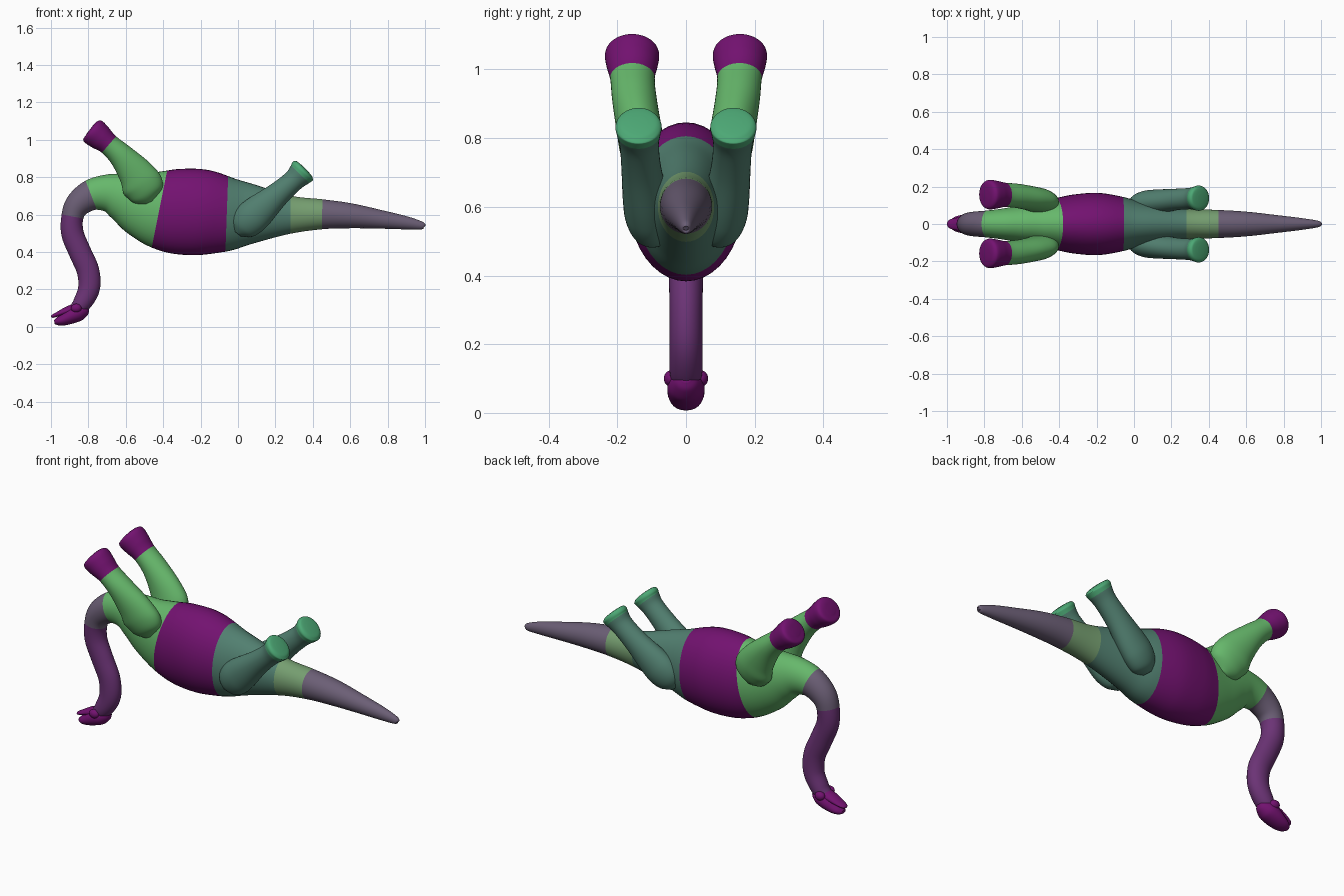
import bpy, bmesh, math
from mathutils import Vector

def lin(c):
    return c / 12.92 if c <= 0.04045 else ((c + 0.055) / 1.055) ** 2.4

# Colours of the skin patches (sRGB)
COLOURS = {
    "plum": (0.45, 0.07, 0.44), "violet": (0.42, 0.20, 0.46), "grey": (0.42, 0.37, 0.46),
    "green": (0.40, 0.72, 0.42), "teal": (0.32, 0.50, 0.44), "moss": (0.46, 0.62, 0.44),
    "mint": (0.30, 0.66, 0.46),
}
MATS = {}
for name, rgb in COLOURS.items():
    m = bpy.data.materials.new(name)
    m.diffuse_color = (*[lin(c) for c in rgb], 1)
    MATS[name] = m

def spline(a, b, c, d, t):
    return 0.5 * (2 * b + (c - a) * t + (2 * a - 5 * b + 4 * c - d) * t * t
                  + (3 * b - a - 3 * c + d) * t ** 3)

def loft(name, stations, mirror=False, sides=40, sub=6):
    """Smooth tube through (x, y, z, in-plane radius, y radius, colour) stations."""
    pts, cols = [], []
    n = len(stations)
    for i in range(n - 1):
        q = [stations[min(max(i + k, 0), n - 1)] for k in (-1, 0, 1, 2)]
        for s in range(sub):
            pts.append([spline(q[0][k], q[1][k], q[2][k], q[3][k], s / sub) for k in range(5)])
            cols.append(stations[i][5])
    pts.append(list(stations[-1][:5]))
    used = list(dict.fromkeys(cols))
    bm = bmesh.new()
    rings = []
    for i, (x, y, z, ra, rb) in enumerate(pts):
        a, b = pts[max(i - 1, 0)], pts[min(i + 1, len(pts) - 1)]
        t = Vector((b[0] - a[0], 0, b[2] - a[2])).normalized()
        nrm = Vector((-t.z, 0, t.x))
        ring = []
        for k in range(sides):
            ang = 2 * math.pi * k / sides
            off = nrm * (ra * math.cos(ang)) + Vector((0, rb * math.sin(ang), 0))
            ring.append(bm.verts.new(Vector((x, y, z)) + off))
        rings.append(ring)
    for i in range(len(rings) - 1):
        for k in range(sides):
            j = (k + 1) % sides
            f = bm.faces.new((rings[i][k], rings[i][j], rings[i + 1][j], rings[i + 1][k]))
            f.material_index = used.index(cols[i])
    bm.faces.new(rings[0]).material_index = 0
    bm.faces.new(rings[-1]).material_index = len(used) - 1
    bmesh.ops.recalc_face_normals(bm, faces=bm.faces)
    me = bpy.data.meshes.new(name)
    bm.to_mesh(me)
    bm.free()
    for c in used:
        me.materials.append(MATS[c])
    ob = bpy.data.objects.new(name, me)
    bpy.context.collection.objects.link(ob)
    finish(ob, mirror)

def finish(ob, mirror):
    bpy.ops.object.select_all(action='DESELECT')
    ob.select_set(True)
    bpy.context.view_layer.objects.active = ob
    bpy.ops.object.shade_smooth_by_angle(angle=math.radians(50))
    if mirror:
        mod = ob.modifiers.new("Mirror", 'MIRROR')
        mod.use_axis = (False, True, False)

# Body, from tail tip through the torso and down the curved neck
loft("body", [
    (0.998, 0, 0.537, 0.006, 0.006, "grey"), (0.985, 0, 0.541, 0.020, 0.017, "grey"),
    (0.90, 0, 0.556, 0.035, 0.031, "grey"), (0.76, 0, 0.575, 0.050, 0.048, "grey"),
    (0.60, 0, 0.594, 0.067, 0.066, "grey"), (0.45, 0, 0.602, 0.080, 0.075, "moss"),
    (0.28, 0, 0.600, 0.102, 0.082, "teal"), (0.064, 0, 0.604, 0.164, 0.112, "teal"),
    (-0.06, 0, 0.604, 0.202, 0.145, "plum"), (-0.19, 0, 0.613, 0.229, 0.166, "plum"),
    (-0.32, 0, 0.617, 0.228, 0.158, "plum"), (-0.42, 0, 0.630, 0.210, 0.138, "green"),
    (-0.52, 0, 0.657, 0.176, 0.117, "green"), (-0.62, 0, 0.695, 0.132, 0.098, "green"),
    (-0.70, 0, 0.715, 0.101, 0.083, "green"), (-0.785, 0, 0.704, 0.083, 0.072, "grey"),
    (-0.855, 0, 0.655, 0.069, 0.066, "grey"), (-0.885, 0, 0.590, 0.059, 0.060, "violet"),
    (-0.885, 0, 0.500, 0.060, 0.054, "violet"), (-0.845, 0, 0.400, 0.060, 0.050, "violet"),
    (-0.802, 0, 0.300, 0.060, 0.048, "violet"), (-0.797, 0, 0.205, 0.058, 0.048, "violet"),
    (-0.835, 0, 0.125, 0.049, 0.048, "violet"), (-0.875, 0, 0.085, 0.035, 0.040, "violet"),
])

# Head: skull below, jaw above (the animal lies upside down)
loft("skull", [
    (-0.800, 0, 0.100, 0.012, 0.015, "plum"), (-0.815, 0, 0.094, 0.032, 0.034, "plum"),
    (-0.850, 0, 0.080, 0.047, 0.052, "plum"), (-0.890, 0, 0.060, 0.043, 0.054, "plum"),
    (-0.930, 0, 0.040, 0.033, 0.047, "plum"), (-0.962, 0, 0.029, 0.022, 0.036, "plum"),
    (-0.982, 0, 0.025, 0.010, 0.018, "plum"),
])
loft("jaw", [
    (-0.860, 0, 0.100, 0.030, 0.040, "plum"), (-0.915, 0, 0.086, 0.022, 0.038, "plum"),
    (-0.965, 0, 0.067, 0.013, 0.030, "plum"), (-0.990, 0, 0.057, 0.009, 0.020, "plum"),
    (-0.999, 0, 0.053, 0.003, 0.007, "plum"),
])

# Cheek bumps
bpy.ops.mesh.primitive_uv_sphere_add(segments=20, ring_count=12, radius=0.024)
cheek = bpy.context.object
cheek.name = "cheek"
for v in cheek.data.vertices:
    v.co = Vector((v.co.x * 1.2 - 0.865, v.co.y * 0.9 + 0.043, v.co.z + 0.100))
cheek.data.materials.append(MATS["plum"])
finish(cheek, True)

# Front legs with flared feet
loft("front_leg", [
    (-0.475, 0.100, 0.665, 0.030, 0.030, "green"), (-0.490, 0.112, 0.700, 0.085, 0.055, "green"),
    (-0.510, 0.124, 0.755, 0.110, 0.066, "green"), (-0.548, 0.136, 0.822, 0.094, 0.066, "green"),
    (-0.622, 0.150, 0.912, 0.068, 0.065, "green"), (-0.690, 0.156, 0.975, 0.058, 0.065, "plum"),
    (-0.735, 0.157, 1.012, 0.069, 0.074, "plum"), (-0.770, 0.157, 1.041, 0.074, 0.079, "plum"),
    (-0.785, 0.157, 1.054, 0.064, 0.068, "plum"), (-0.790, 0.157, 1.058, 0.030, 0.030, "plum"),
], mirror=True)

# Hind legs
loft("hind_leg", [
    (-0.005, 0.090, 0.500, 0.025, 0.030, "teal"), (0.020, 0.100, 0.530, 0.072, 0.056, "teal"),
    (0.060, 0.110, 0.572, 0.090, 0.067, "teal"), (0.115, 0.118, 0.622, 0.087, 0.066, "teal"),
    (0.215, 0.130, 0.710, 0.065, 0.058, "teal"), (0.295, 0.136, 0.780, 0.058, 0.057, "teal"),
    (0.332, 0.138, 0.816, 0.068, 0.064, "mint"), (0.348, 0.138, 0.834, 0.073, 0.067, "mint"),
    (0.357, 0.138, 0.843, 0.058, 0.054, "mint"), (0.360, 0.138, 0.846, 0.025, 0.025, "mint"),
], mirror=True)
